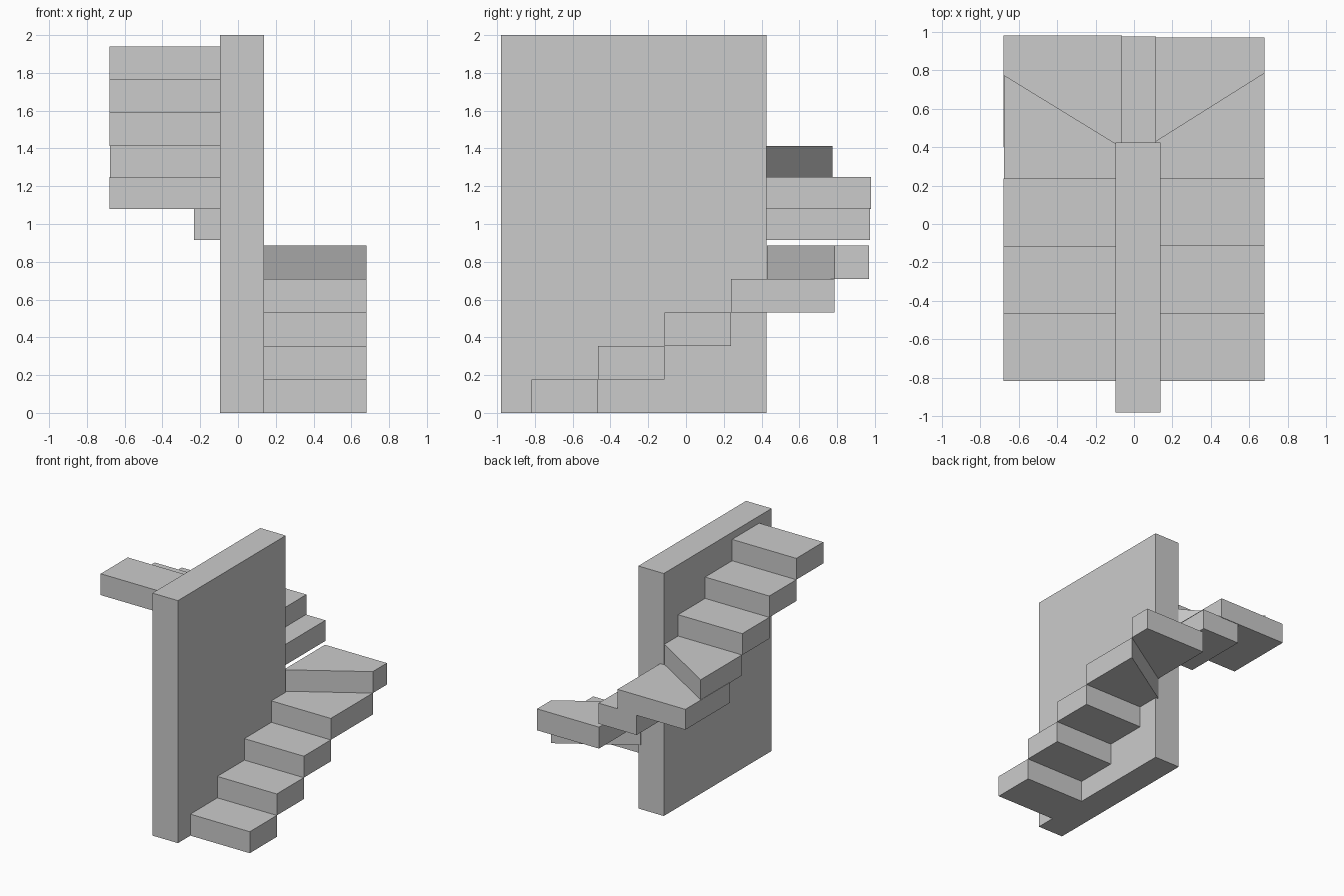
import bpy

if "Cube" in bpy.data.objects:
    bpy.data.objects.remove(bpy.data.objects["Cube"])


def prism(name, outline, z0, z1):
    """Extrude a counter-clockwise plan outline from z0 up to z1."""
    n = len(outline)
    verts = [(x, y, z) for z in (z0, z1) for x, y in outline]
    faces = [tuple(reversed(range(n))), tuple(range(n, 2 * n))]
    faces += [(i, (i + 1) % n, n + (i + 1) % n, n + i) for i in range(n)]
    mesh = bpy.data.meshes.new(name)
    mesh.from_pydata(verts, [], faces)
    obj = bpy.data.objects.new(name, mesh)
    bpy.context.collection.objects.link(obj)
    return obj


def box(name, x0, x1, y0, y1, z0, z1):
    return prism(name, [(x0, y0), (x1, y0), (x1, y1), (x0, y1)], z0, z1)


RISE, RUN, HALF = 0.177, 0.352, 0.68
START, CORNER = -0.818, 0.425

# central wall
box("wall", -0.095, 0.138, -0.98, CORNER, 0, 2)

# straight lower flight on the right
for i in range(3):
    y = START + i * RUN
    box(f"lower_step_{i + 1}", 0.095, HALF, y, y + RUN, i * RISE, (i + 1) * RISE)

# lower winders turning the corner
prism("lower_winder_1",
      [(0.115, 0.238), (HALF, 0.238), (HALF, 0.785), (0.115, 0.43)],
      3 * RISE, 4 * RISE)
prism("lower_winder_2",
      [(0.115, 0.43), (HALF, 0.785), (HALF, 0.97), (0.115, 0.97)],
      4 * RISE, 5 * RISE)

# middle step and landing behind the wall
box("middle_step", -0.232, 0.115, CORNER, 0.975, 0.915, 1.085)
box("landing", -HALF, -0.062, 0.40, 0.98, 1.08, 1.248)

# upper winder
prism("upper_winder",
      [(-HALF + 0.003, 0.238), (-0.09, 0.238), (-0.09, 0.415), (-HALF + 0.003, 0.775)],
      1.243, 1.413)

# straight upper flight on the left, climbing to the front
for i in range(3):
    y = START + (2 - i) * RUN
    z = 1.413 + i * 0.176
    box(f"upper_step_{i + 1}", -HALF, -0.09, y, y + RUN, z, z + 0.176)
